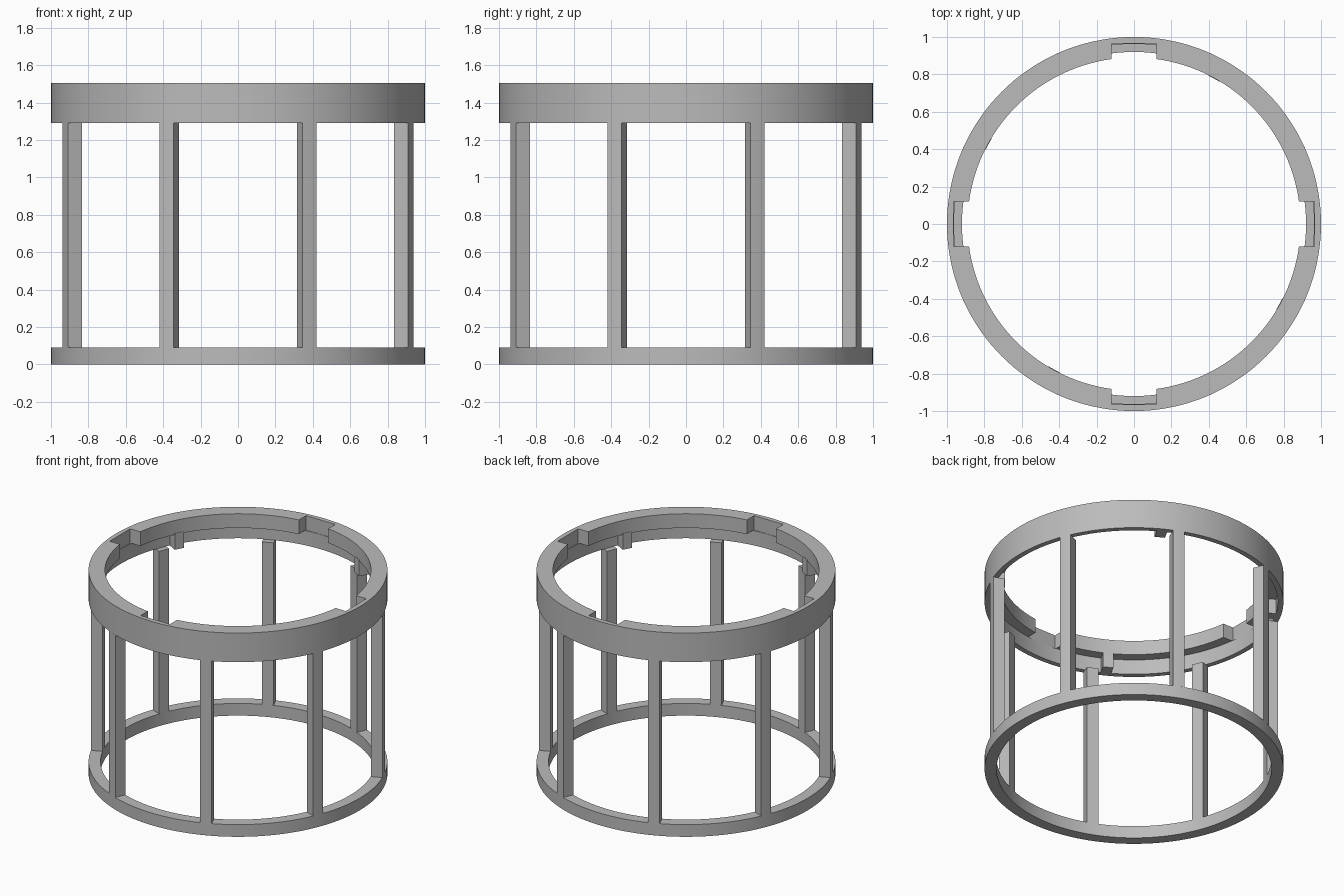
import bpy, bmesh
from math import sin, cos, asin, radians, tau, pi

cube = bpy.data.objects.get("Cube")
if cube:
    bpy.data.objects.remove(cube, do_unlink=True)

grey = bpy.data.materials.new("plain grey")
grey.use_nodes = True
colour = (0.5, 0.5, 0.5, 1)
grey.diffuse_color = colour
grey.node_tree.nodes["Principled BSDF"].inputs["Base Color"].default_value = colour

# Shared dimensions
OUTER, INNER, WALL, LIP = 1.0, 0.92, 0.963, 0.89
BASE_TOP, RIM_BOTTOM, LIP_BOTTOM, TOP = 0.09, 1.29, 1.40, 1.505
SEGMENTS = 144


def finish(name, bm):
    bmesh.ops.recalc_face_normals(bm, faces=bm.faces[:])
    mesh = bpy.data.meshes.new(name)
    bm.to_mesh(mesh)
    bm.free()
    mesh.materials.append(grey)
    ob = bpy.data.objects.new(name, mesh)
    bpy.context.collection.objects.link(ob)
    return ob


def revolve(name, profile):
    """Turn a closed (radius, height) outline around z."""
    bm = bmesh.new()
    rows = [[bm.verts.new((r * cos(tau * i / SEGMENTS), r * sin(tau * i / SEGMENTS), z))
             for r, z in profile] for i in range(SEGMENTS)]
    n = len(profile)
    for i in range(SEGMENTS):
        a, b = rows[i], rows[(i + 1) % SEGMENTS]
        for j in range(n):
            k = (j + 1) % n
            bm.faces.new((a[j], b[j], b[k], a[k]))
    return finish(name, bm)


def post(name, angle, half, r_in, r_out, z0, z1):
    """Upright with parallel sides, flat inside and an outside that follows the rim."""
    steps = 6
    outline = [(r_in, half), (r_in, -half)]
    for i in range(steps + 1):
        a = asin(half / r_out) * (2 * i / steps - 1)
        outline.append((r_out * cos(a), r_out * sin(a)))
    c, s = cos(angle), sin(angle)
    bm = bmesh.new()
    face = bm.faces.new([bm.verts.new((x * c - y * s, x * s + y * c, z0)) for x, y in outline])
    top = bmesh.ops.extrude_face_region(bm, geom=[face])["geom"]
    bmesh.ops.translate(bm, vec=(0, 0, z1 - z0),
                        verts=[v for v in top if isinstance(v, bmesh.types.BMVert)])
    return finish(name, bm)


# Bottom ring
parts = [revolve("bottom_ring", [(OUTER, 0), (OUTER, BASE_TOP), (INNER, BASE_TOP), (INNER, 0)])]

# Top ring: thin wall with an inward lip along its upper half
top_ring = revolve("top_ring", [(OUTER, RIM_BOTTOM), (OUTER, TOP), (LIP, TOP),
                                (LIP, LIP_BOTTOM), (WALL, LIP_BOTTOM), (WALL, RIM_BOTTOM)])
parts.append(top_ring)

# Four entry notches cut through the lip
for i in range(2):
    bm = bmesh.new()
    bmesh.ops.create_cube(bm, size=1)
    size = (0.24, 1.93) if i else (1.93, 0.24)
    bmesh.ops.scale(bm, vec=(*size, 0.3), verts=bm.verts)
    bmesh.ops.translate(bm, vec=(0, 0, LIP_BOTTOM - 0.001 + 0.15), verts=bm.verts)
    cutter = finish("notch_cutter", bm)
    cutter.hide_render = True
    cut = top_ring.modifiers.new("notch", 'BOOLEAN')
    cut.operation, cut.solver, cut.object = 'DIFFERENCE', 'EXACT', cutter
    bpy.context.view_layer.objects.active = top_ring
    bpy.ops.object.modifier_apply(modifier=cut.name)
    bpy.data.objects.remove(cutter, do_unlink=True)

# Eight uprights between the rings
for i in range(8):
    parts.append(post("upright_bar", pi / 8 + i * pi / 4, 0.04, INNER, OUTER,
                      BASE_TOP, RIM_BOTTOM))

# Four stop blocks under the lip, clockwise of each notch
for i in range(4):
    parts.append(post("stop_block", i * pi / 2 - radians(28.8), 0.035, 0.887, 0.97,
                      RIM_BOTTOM, LIP_BOTTOM + 0.01))

# Smooth the round faces and keep the corners crisp
bpy.ops.object.select_all(action='DESELECT')
for ob in parts:
    ob.select_set(True)
bpy.context.view_layer.objects.active = top_ring
bpy.ops.object.shade_smooth_by_angle(angle=radians(30))
